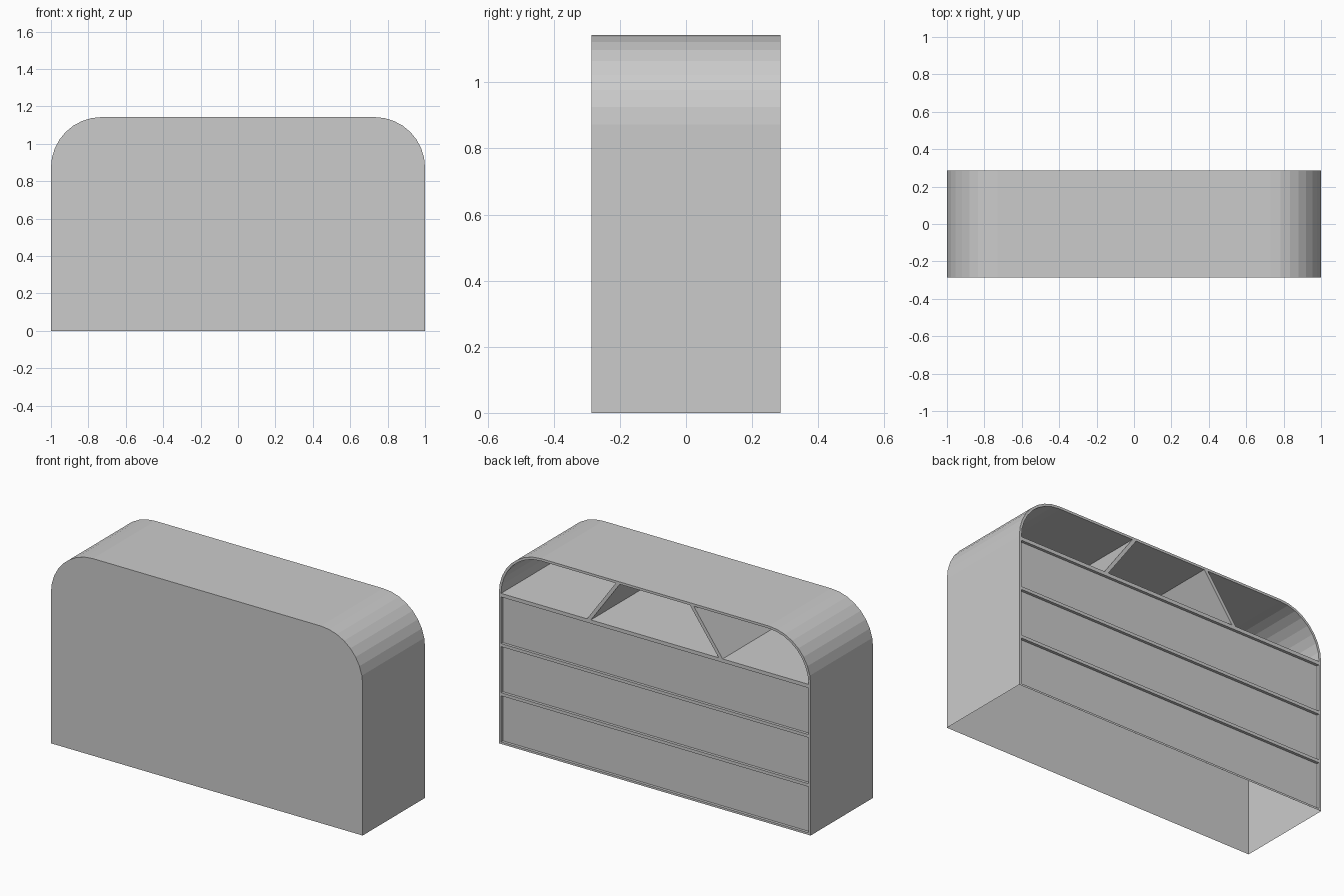
import bpy, math

if "Cube" in bpy.data.objects:
    bpy.data.objects.remove(bpy.data.objects["Cube"])

W, D, H = 1.0, 0.286, 1.143      # half width, half depth, height
R, RIM = 0.27, 0.014             # corner radius, wall thickness
FLOOR = H - R                    # start of the rounded corners / top shelf level
IN = W - RIM


def make(name, verts, faces):
    me = bpy.data.meshes.new(name)
    me.from_pydata(verts, [], faces)
    me.update()
    ob = bpy.data.objects.new(name, me)
    bpy.context.collection.objects.link(ob)
    return ob


def sweep(name, loop, y0, y1, inward=False, front=True, back=False, closed=True):
    """Sweep a counter-clockwise x-z outline from y0 (front) to y1 (back)."""
    n = len(loop)
    verts = [(x, y0, z) for x, z in loop] + [(x, y1, z) for x, z in loop]
    faces = []
    for i in range(n if closed else n - 1):
        j = (i + 1) % n
        faces.append((i, j, n + j, n + i))
    if front:
        faces.append(tuple(reversed(range(n))))
    if back:
        faces.append(tuple(range(n, 2 * n)))
    if not inward:
        faces = [tuple(reversed(f)) for f in faces]
    return make(name, verts, faces)


def arch(radius, seg=8):
    """Rounded top outline, right side to left side."""
    right = [(W - R + radius * math.cos(math.pi / 2 * k / seg),
              FLOOR + radius * math.sin(math.pi / 2 * k / seg)) for k in range(seg + 1)]
    return right + [(-x, z) for x, z in reversed(right)]


def rect(x0, x1, z0, z1):
    return [(x0, z0), (x1, z0), (x1, z1), (x0, z1)]


outer, inner = arch(R), arch(R - RIM)

# Outer casing: sides, rounded top and closed front, open underneath
sweep("casing", [(W, 0)] + outer + [(-W, 0)], -D, D, closed=False)

# Open top compartment, reaching through to the front panel
sweep("top_compartment", inner, -D + RIM, D, inward=True)

# Three slightly recessed drawer fronts
drawers = [(0.012, 0.279), (0.297, 0.564), (0.582, 0.852)]
for k, (z0, z1) in enumerate(drawers):
    sweep(f"drawer_{k + 1}", rect(-IN, IN, z0, z1), D - 0.016, D, inward=True)

# Thin frame edge around the drawers and the compartment
verts, faces = [], []


def quad(pts):
    faces.append(tuple(range(len(verts) + 3, len(verts) - 1, -1)))
    verts.extend((x, D, z) for x, z in pts)


for s in (-1, 1):
    quad(rect(min(s * IN, s * W), max(s * IN, s * W), 0, FLOOR))
for z0, z1 in ((0, 0.012), (0.279, 0.297), (0.564, 0.582), (0.852, FLOOR)):
    quad(rect(-IN, IN, z0, z1))
for i in range(len(outer) - 1):
    quad([inner[i], outer[i], outer[i + 1], inner[i + 1]])
make("frame_edge", verts, faces)

# Two slanted dividers leaning towards the middle
top = H - RIM
for s, side in ((1, "right"), (-1, "left")):
    pts = [(s * 0.41, FLOOR), (s * 0.435, FLOOR), (s * 0.25, top), (s * 0.225, top)]
    sweep(f"divider_{side}", pts if s > 0 else pts[::-1], -D + RIM, D, back=True)
